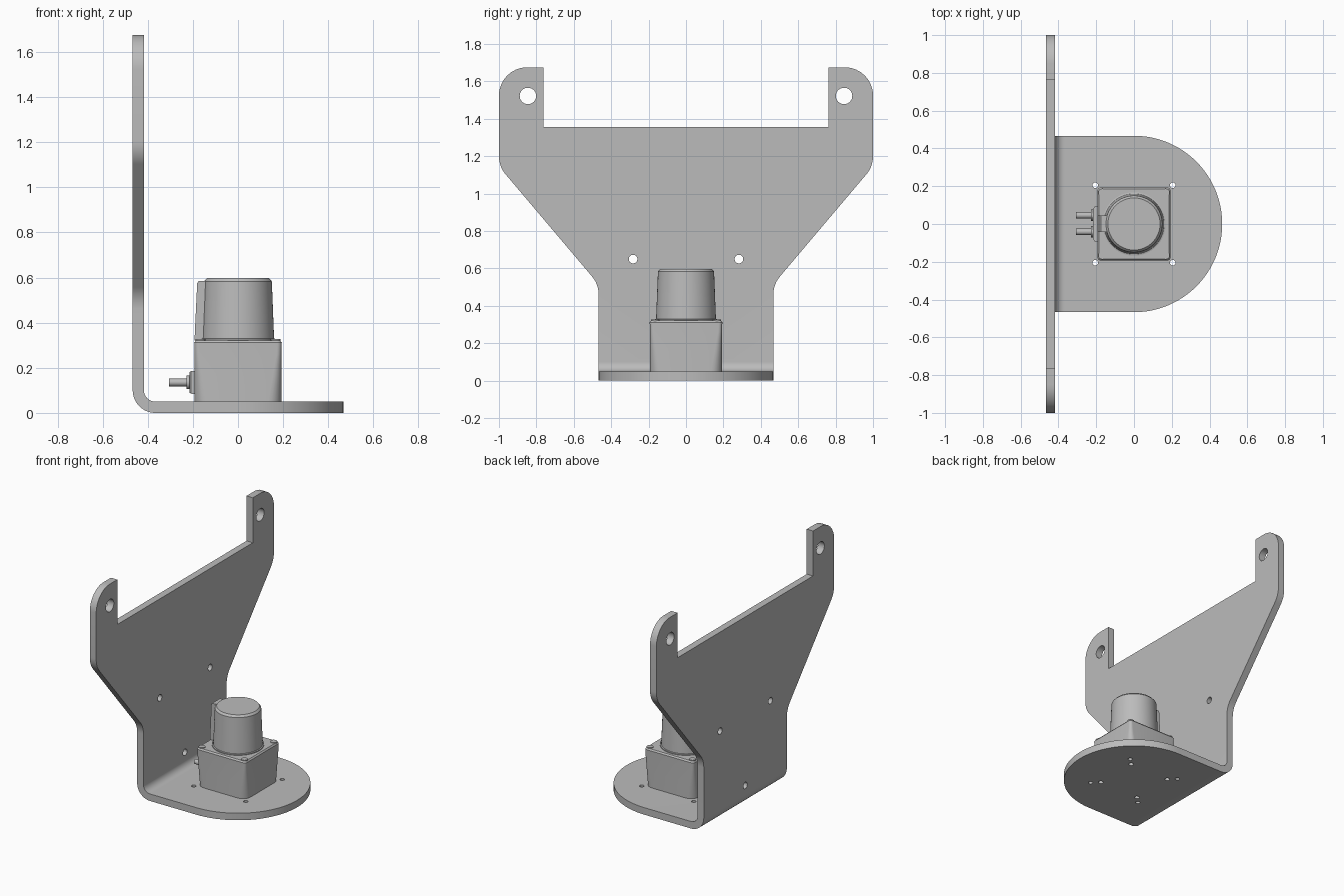
import bpy, bmesh, math
from mathutils import Vector, Matrix

cube = bpy.data.objects.get("Cube")
if cube:
    bpy.data.objects.remove(cube, do_unlink=True)

grey = bpy.data.materials.new("light_grey")
grey.use_nodes = True
grey.diffuse_color = (0.5, 0.5, 0.5, 1)
grey.node_tree.nodes["Principled BSDF"].inputs["Base Color"].default_value = (0.5, 0.5, 0.5, 1)


def finish(name, bm, smooth=True):
    """Turn a bmesh into a named object."""
    bmesh.ops.recalc_face_normals(bm, faces=bm.faces)
    mesh = bpy.data.meshes.new(name)
    bm.to_mesh(mesh)
    bm.free()
    mesh.materials.append(grey)
    obj = bpy.data.objects.new(name, mesh)
    bpy.context.collection.objects.link(obj)
    if smooth:
        shade(obj)
    return obj


def shade(obj):
    bpy.ops.object.select_all(action='DESELECT')
    obj.select_set(True)
    bpy.context.view_layer.objects.active = obj
    bpy.ops.object.shade_smooth_by_angle(angle=math.radians(30))


def arc(cx, cy, r, start, end, steps):
    angles = [math.radians(start + (end - start) * i / steps) for i in range(steps + 1)]
    return [(cx + r * math.cos(a), cy + r * math.sin(a)) for a in angles]


def fillet(before, corner, after, r, steps=10):
    """Points of an arc of radius r that rounds one corner."""
    p = Vector(corner)
    u, v = (Vector(before) - p).normalized(), (Vector(after) - p).normalized()
    half = u.angle(v) / 2
    centre = p + (u + v).normalized() * r / math.sin(half)
    a, b = p + u * r / math.tan(half) - centre, p + v * r / math.tan(half) - centre
    return [tuple(centre + a.lerp(b, i / steps).normalized() * r) for i in range(steps + 1)]


def loft(bm, rings):
    """Skin closed rings of equal length and cap both ends."""
    rows = [[bm.verts.new(p) for p in ring] for ring in rings]
    n = len(rows[0])
    for low, high in zip(rows, rows[1:]):
        for i in range(n):
            j = (i + 1) % n
            bm.faces.new((low[i], low[j], high[j], high[i]))
    bm.faces.new(rows[0][::-1])
    bm.faces.new(rows[-1])


def prism(bm, points, place, a, b):
    loft(bm, [[place(p, q, d) for p, q in points] for d in (a, b)])


def along_x(p, q, d): return (d, p, q)
def along_y(p, q, d): return (p, d, q)
def along_z(p, q, d): return (p, q, d)


def cylinder(bm, place, p, q, r, a, b, sides=32):
    prism(bm, arc(p, q, r, 0, 360, sides)[:-1], place, a, b)


# Bracket: upright plate, bend and rounded base welded into one sheet
R, T = 0.467, 0.05
bend_x, bend_z = -0.367, 0.1
foot, waist, shoulder, top = (R, bend_z), (R, 0.515), (1.0, 1.145), (1.0, 1.675)
ear, notch = (0.762, 1.675), (0.762, 1.355)
side = [foot, *fillet(foot, waist, shoulder, 0.15), *fillet(waist, shoulder, top, 0.15),
        *fillet(shoulder, top, ear, 0.15), ear, notch]
outline = side + [(-y, z) for y, z in reversed(side)]

bm = bmesh.new()
prism(bm, outline, along_x, -R, -R + T)
bend = arc(bend_x, bend_z, 0.1, 180, 270, 12) + arc(bend_x, bend_z, 0.05, 270, 180, 12)
prism(bm, bend, along_y, -R, R)
prism(bm, [(bend_x, -R), *arc(0, 0, R, -90, 90, 48), (bend_x, R)], along_z, 0, T)
bmesh.ops.remove_doubles(bm, verts=bm.verts, dist=0.0005)
bm.normal_update()
seams = []
for f in bm.faces:
    c = f.calc_center_median()
    flat_seam = abs(c.z - bend_z) < 0.001 and abs(f.normal.z) > 0.99
    end_seam = abs(c.x - bend_x) < 0.001 and abs(f.normal.x) > 0.99
    if flat_seam or end_seam:
        seams.append(f)
bmesh.ops.delete(bm, geom=seams, context='FACES_ONLY')
bracket = finish("bracket", bm, smooth=False)

# Holes in the bracket
bm = bmesh.new()
for s in (-1, 1):
    cylinder(bm, along_x, s * 0.845, 1.522, 0.044, -0.6, -0.3)
    cylinder(bm, along_x, s * 0.283, 0.65, 0.023, -0.6, -0.3)
    for t in (-1, 1):
        cylinder(bm, along_z, s * 0.205, t * 0.205, 0.015, -0.1, 0.1, 20)
        cylinder(bm, along_z, s * 0.157, t * 0.157, 0.017, -0.1, 0.1, 20)
cylinder(bm, along_x, 0, 0.155, 0.023, -0.6, -0.3)
cutter = finish("hole_cutter", bm, smooth=False)
cutter.hide_render = True
mod = bracket.modifiers.new("holes", 'BOOLEAN')
mod.operation = 'DIFFERENCE'
mod.solver = 'EXACT'
mod.object = cutter
graph = bpy.context.evaluated_depsgraph_get()
cut_mesh = bpy.data.meshes.new_from_object(bracket.evaluated_get(graph))
bracket.modifiers.clear()
bracket.data = cut_mesh
bpy.data.objects.remove(cutter, do_unlink=True)
shade(bracket)


# Sensor housing: square body whose corners are cut back towards the foot
def rounded_square(half, r, z):
    c = half - r
    ring = []
    for k, (sx, sy) in enumerate(((1, 1), (-1, 1), (-1, -1), (1, -1))):
        ring += arc(sx * c, sy * c, r, 90 * k, 90 * k + 90, 6)
    return [(x, y, z) for x, y in ring]


bm = bmesh.new()
loft(bm, [rounded_square(*s) for s in (
    (0.193, 0.06, T), (0.193, 0.04, 0.16), (0.193, 0.022, 0.26),
    (0.194, 0.02, 0.312), (0.186, 0.015, 0.322))])
finish("sensor_body", bm)

# Sensor head: tapered drum with a bevelled cap
bm = bmesh.new()
drum = ((0.168, 0.32), (0.168, 0.328), (0.16, 0.33), (0.15, 0.583), (0.138, 0.597))
loft(bm, [[(x, y, z) for x, y in arc(0, 0, r, 0, 360, 64)[:-1]] for r, z in drum])
finish("sensor_head", bm)

# Rib behind the head
bm = bmesh.new()
prism(bm, [(-0.193, 0.32), (-0.181, 0.575), (-0.174, 0.585), (-0.115, 0.585), (-0.115, 0.32)],
      along_y, -0.042, 0.046)
finish("head_rib", bm)

# Corner screws on the housing
bm = bmesh.new()
for sx in (-1, 1):
    for sy in (-1, 1):
        cylinder(bm, along_z, sx * 0.167, sy * 0.165, 0.022, 0.3, 0.327, 20)
finish("corner_screws", bm)

# Cable socket plate with two collars and stubs
bm = bmesh.new()
loft(bm, [[(x, sy * w, 0.135 + sz * h) for sy, sz in ((1, 1), (-1, 1), (-1, -1), (1, -1))]
          for x, w, h in ((-0.185, 0.092, 0.052), (-0.208, 0.092, 0.05), (-0.216, 0.08, 0.045))])
finish("socket_plate", bm)
bm = bmesh.new()
for y in (-0.041, 0.046):
    cylinder(bm, along_x, y, 0.135, 0.03, -0.228, -0.21, 24)
    cylinder(bm, along_x, y, 0.135, 0.017, -0.307, -0.22, 24)
finish("cable_stubs", bm)
